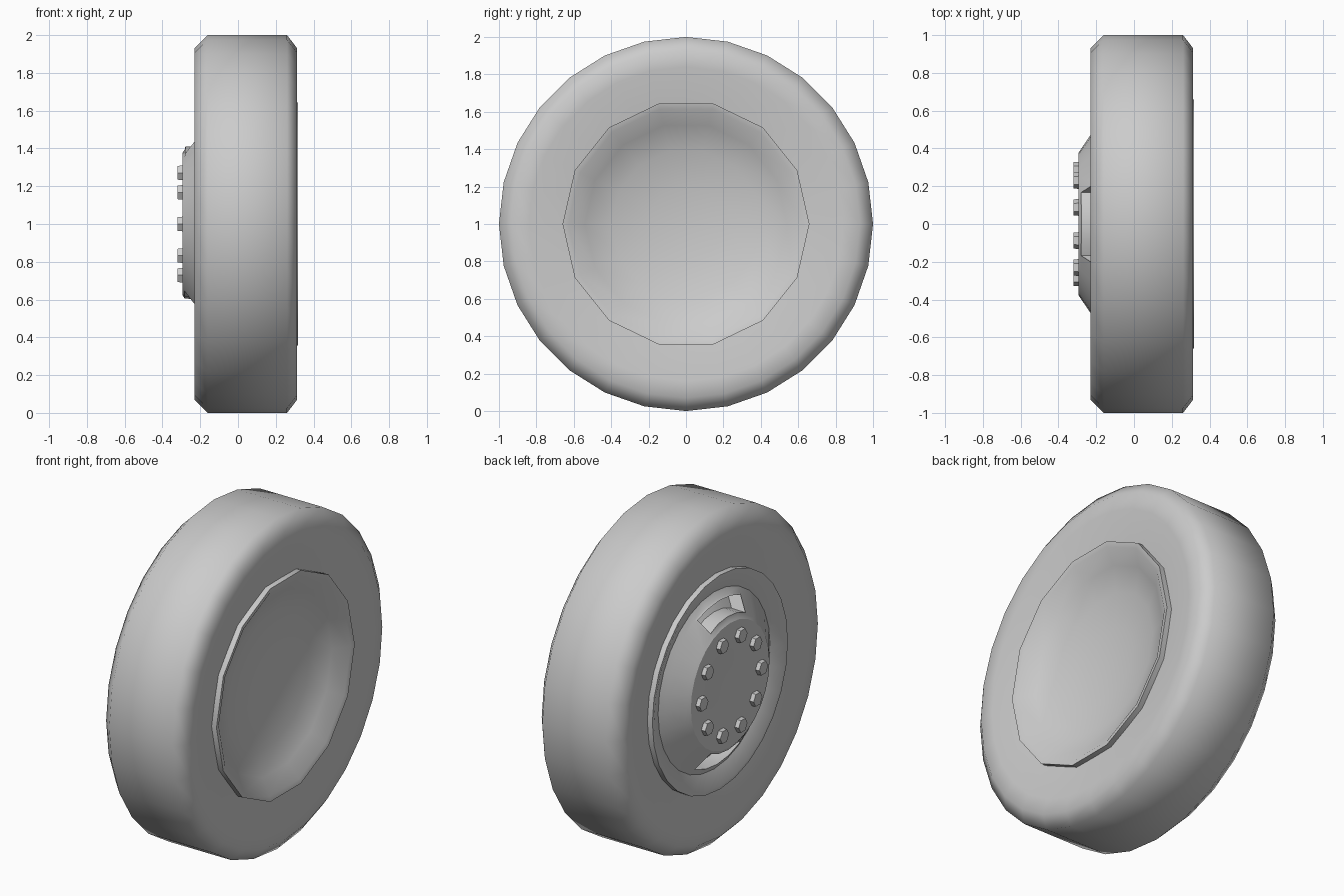
import bpy
import bmesh
import math
from mathutils import Vector, Matrix

cube = bpy.data.objects.get("Cube")
if cube:
    bpy.data.objects.remove(cube, do_unlink=True)

grey = bpy.data.materials.new("plain_grey")
grey.use_nodes = True
colour = (0.6, 0.6, 0.6, 1)
grey.diffuse_color = colour
grey.node_tree.nodes["Principled BSDF"].inputs["Base Color"].default_value = colour


def finish(bm, name, angle):
    mesh = bpy.data.meshes.new(name)
    bm.to_mesh(mesh)
    bm.free()
    mesh.materials.append(grey)
    obj = bpy.data.objects.new(name, mesh)
    bpy.context.collection.objects.link(obj)
    obj.location.z = 1
    bpy.ops.object.select_all(action="DESELECT")
    obj.select_set(True)
    bpy.context.view_layer.objects.active = obj
    bpy.ops.object.shade_smooth_by_angle(angle=math.radians(angle))
    return obj


def lathe(profile, sides):
    """Turn (x, radius) points around the x axis; radius 0 becomes a pole."""
    bm = bmesh.new()
    rings = []
    for x, r in profile:
        if r == 0:
            rings.append([bm.verts.new((x, 0, 0))] * sides)
            continue
        turns = [math.tau * j / sides for j in range(sides)]
        rings.append([bm.verts.new((x, r * math.cos(t), r * math.sin(t))) for t in turns])
    for a, b in zip(rings, rings[1:]):
        for j in range(sides):
            k = (j + 1) % sides
            corners = dict.fromkeys((a[j], a[k], b[k], b[j]))
            bm.faces.new(list(corners))
    return bm


# Tyre: flat tread, chamfered shoulders, sidewalls dipping towards the rim
tyre = [(-0.19, 0.62), (-0.228, 0.84), (-0.23, 0.93), (-0.16, 1.0),
        (0.26, 1.0), (0.313, 0.93), (0.311, 0.84), (0.28, 0.62)]
finish(lathe(tyre, 28), "tyre", 60)

# Inner dish: low-sided raised disc with a shallow bowl
dish = [(0.26, 0.66), (0.318, 0.66), (0.312, 0.63), (0.25, 0.54),
        (0.2, 0.4), (0.17, 0.2), (0.16, 0)]
finish(lathe(dish, 14), "inner_dish", 45)

# Outer rim: thin outer wall and funnel
rim = [(-0.188, 0.535), (-0.228, 0.63), (-0.228, 0.647), (-0.17, 0.647)]
finish(lathe(rim, 28), "outer_rim", 30)

# Hub: cupped plate with a cone, and a hand hole at the top and bottom
hub = [(-0.275, 0), (-0.277, 0.1), (-0.295, 0.2), (-0.295, 0.375),
       (-0.282, 0.395), (-0.21, 0.5), (-0.188, 0.535)]
bm = lathe(hub, 28)
for side in (-1, 1):
    hole = []
    for f in bm.faces:
        c = f.calc_center_median()
        r = math.hypot(c.y, c.z)
        if 0.41 < r < 0.48 and c.z * side > r * math.cos(math.radians(25)):
            hole.append(f)
    bmesh.ops.inset_region(bm, faces=hole, thickness=0.014, depth=0.006)
    bmesh.ops.inset_region(bm, faces=hole, thickness=0.004)
    floor = {v for f in hole for v in f.verts}
    bmesh.ops.translate(bm, verts=list(floor), vec=(0.09, 0, 0))
finish(bm, "hub", 30)

# Wheel nuts: ten hexagonal nuts in a circle
bm = bmesh.new()
turn = Matrix.Rotation(math.radians(-90), 4, "Y")
for i in range(10):
    t = math.tau * i / 10
    place = Vector((-0.3, 0.285 * math.cos(t), 0.285 * math.sin(t)))
    bmesh.ops.create_cone(bm, cap_ends=True, segments=6, radius1=0.046, radius2=0.042,
                          depth=0.04, matrix=Matrix.Translation(place) @ turn)
finish(bm, "wheel_nuts", 30)
